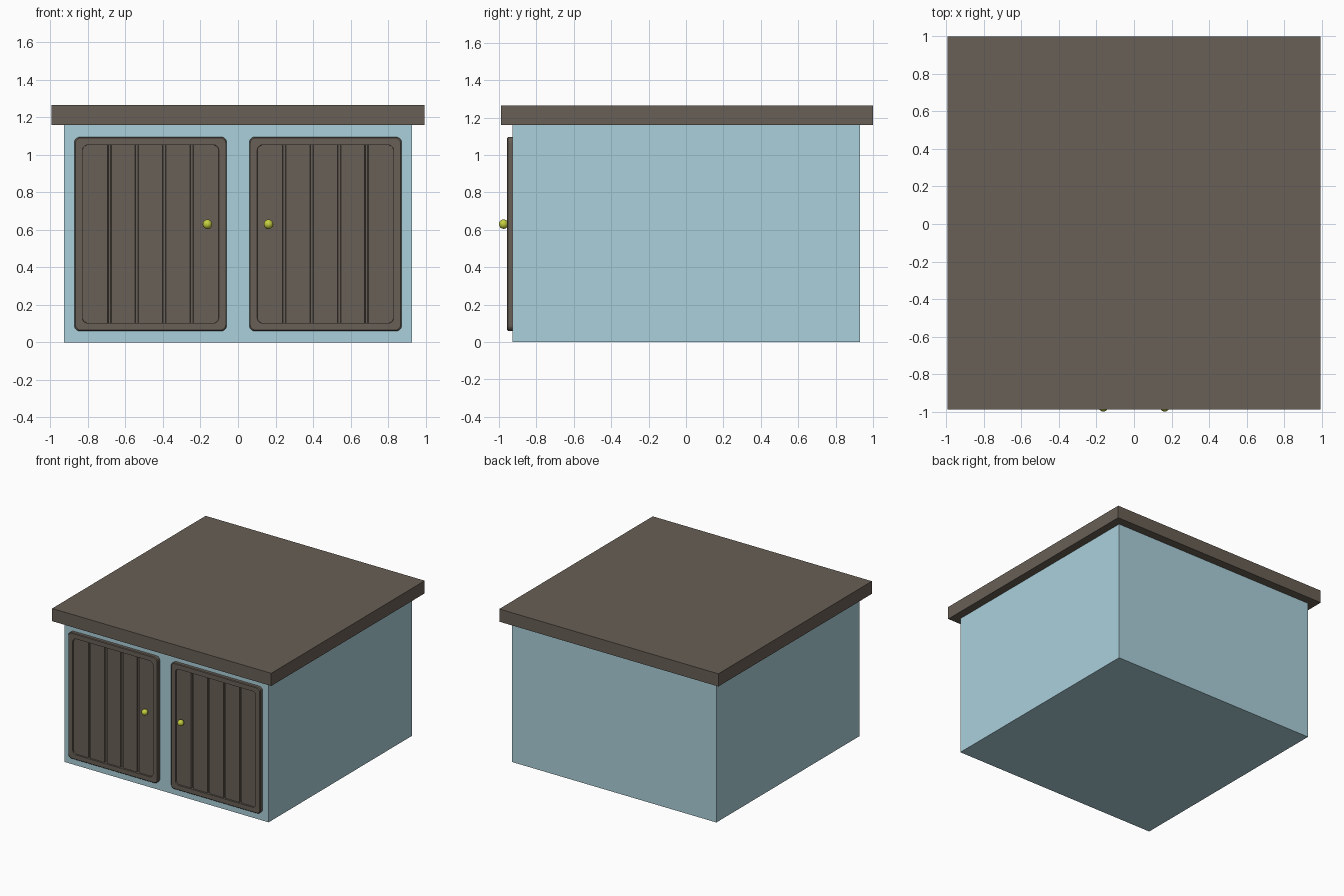
import bpy, bmesh, math

if "Cube" in bpy.data.objects:
    bpy.data.objects.remove(bpy.data.objects["Cube"])


def material(name, rgb):
    m = bpy.data.materials.new(name)
    m.diffuse_color = (*rgb, 1)
    m.use_nodes = True
    m.node_tree.nodes["Principled BSDF"].inputs["Base Color"].default_value = m.diffuse_color
    return m


WOOD = material("dark_wood", (0.14, 0.115, 0.092))
BLUE = material("pale_blue", (0.41, 0.63, 0.71))
BRASS = material("yellow_brass", (0.55, 0.62, 0.05))


def finish(bm, name, mat):
    bmesh.ops.recalc_face_normals(bm, faces=bm.faces)
    me = bpy.data.meshes.new(name)
    bm.to_mesh(me)
    bm.free()
    me.materials.append(mat)
    ob = bpy.data.objects.new(name, me)
    bpy.context.collection.objects.link(ob)
    return ob


def box(name, lo, hi, mat):
    bm = bmesh.new()
    bmesh.ops.create_cube(bm, size=1)
    for v in bm.verts:
        for i in range(3):
            v.co[i] = lo[i] if v.co[i] < 0 else hi[i]
    return finish(bm, name, mat)


def rounded_ring(bm, x0, x1, z0, z1, r, y, seg=5):
    corners = [(x1 - r, z1 - r), (x0 + r, z1 - r), (x0 + r, z0 + r), (x1 - r, z0 + r)]
    ring = []
    for k, (cx, cz) in enumerate(corners):
        for s in range(seg + 1):
            a = math.pi / 2 * (k + s / seg)
            ring.append(bm.verts.new((cx + r * math.cos(a), y, cz + r * math.sin(a))))
    return ring


Z0, Z1, BACK, FRONT, PANEL = 0.06, 1.095, -0.926, -0.957, -0.945


def door(side, x0, x1):
    # rounded frame, lofted through inset rings
    bm = bmesh.new()
    steps = [(0, BACK), (0, FRONT + 0.005), (0.005, FRONT), (0.042, FRONT), (0.044, PANEL + 0.012)]
    rings = [rounded_ring(bm, x0 + d, x1 - d, Z0 + d, Z1 - d, 0.03, y) for d, y in steps]
    n = len(rings[0])
    for a, b in zip(rings, rings[1:]):
        for i in range(n):
            j = (i + 1) % n
            bm.faces.new((a[i], a[j], b[j], b[i]))
    finish(bm, side + "_door_frame", WOOD)

    # plank panel: five boards with chamfered grooves between
    px0, px1, g, depth = x0 + 0.04, x1 - 0.04, 0.010, 0.010
    pitch = (px1 - px0) / 5
    profile = [(px0, PANEL)]
    for k in range(1, 5):
        x = px0 + k * pitch
        profile += [(x - g, PANEL), (x - g * 0.6, PANEL + depth),
                    (x + g * 0.6, PANEL + depth), (x + g, PANEL)]
    profile.append((px1, PANEL))
    bm = bmesh.new()
    low, high = [[bm.verts.new((x, y, z)) for x, y in profile] for z in (Z0 + 0.04, Z1 - 0.04)]
    for i in range(len(profile) - 1):
        bm.faces.new((low[i], low[i + 1], high[i + 1], high[i]))
    ob = finish(bm, side + "_door_planks", WOOD)
    if ob.data.polygons[0].normal.y > 0:
        ob.data.flip_normals()

    # round knob near the centre of the cabinet
    kx = math.copysign(0.163, x0)
    bpy.ops.mesh.primitive_uv_sphere_add(segments=24, ring_count=12, radius=0.025,
                                         location=(kx, -0.975, 0.63))
    knob = bpy.context.object
    knob.name = side + "_knob"
    knob.data.materials.append(BRASS)
    bpy.ops.object.shade_smooth()


# cabinet body and overhanging countertop
box("cabinet_body", (-0.927, -0.927, 0), (0.927, 0.93, 1.16), BLUE)
box("countertop", (-0.994, -0.989, 1.16), (0.994, 1.0, 1.264), WOOD)

# pair of doors
door("left", -0.872, -0.06)
door("right", 0.06, 0.872)
